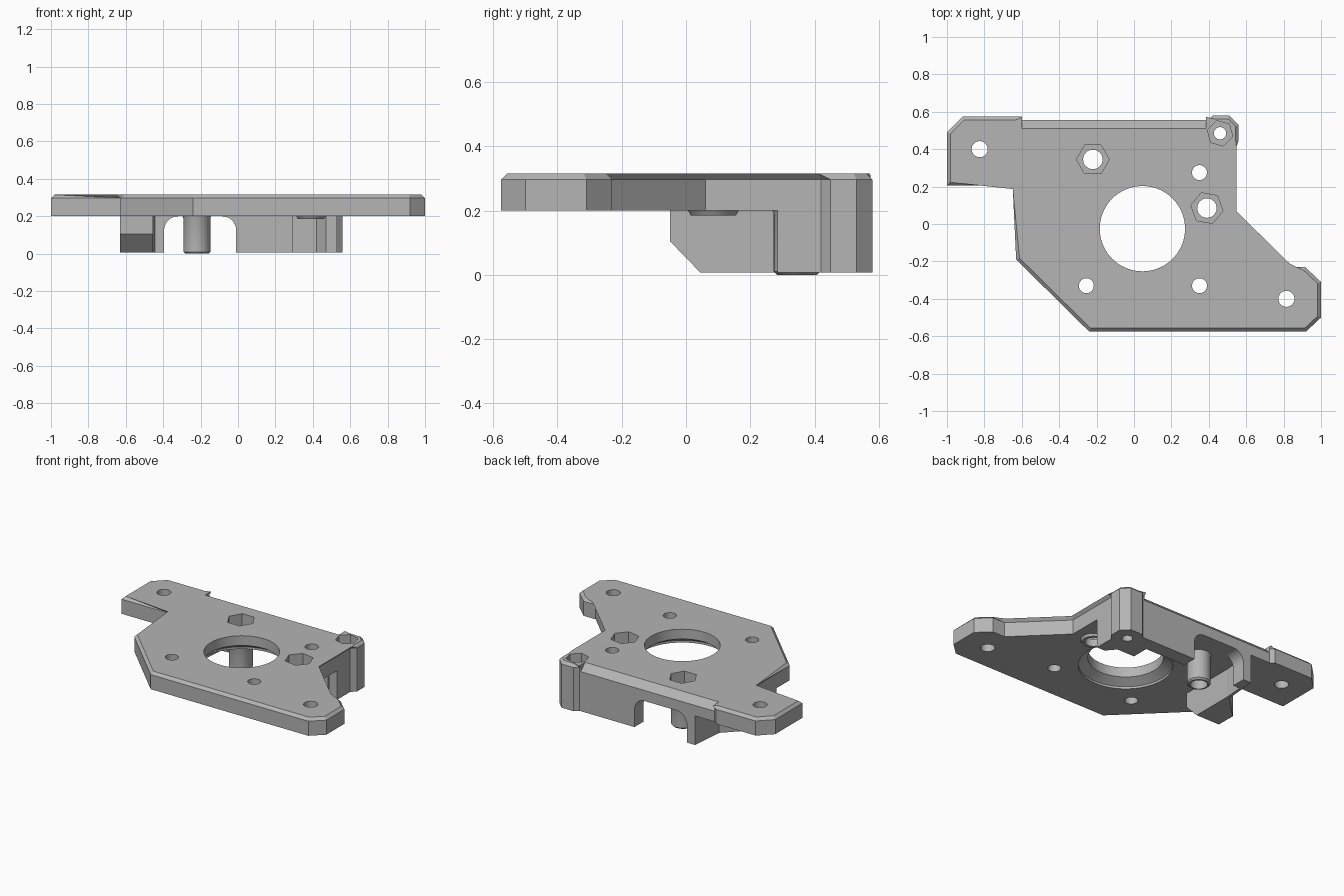
import bpy, bmesh
from math import cos, sin, pi, radians

if "Cube" in bpy.data.objects:
    bpy.data.objects.remove(bpy.data.objects["Cube"])

grey = bpy.data.materials.new("light grey")
grey.use_nodes = True
GREY = (0.46, 0.46, 0.46, 1)
grey.diffuse_color = GREY
grey.node_tree.nodes["Principled BSDF"].inputs["Base Color"].default_value = GREY

BASE, UNDER, TOP = 0.007, 0.2, 0.315


def finish(name, bm):
    bmesh.ops.recalc_face_normals(bm, faces=bm.faces)
    mesh = bpy.data.meshes.new(name)
    bm.to_mesh(mesh)
    bm.free()
    mesh.materials.append(grey)
    obj = bpy.data.objects.new(name, mesh)
    bpy.context.collection.objects.link(obj)
    return obj


def prism(name, points, low, high, axis="z", chamfer=0):
    """Extrude a flat outline along one axis, optionally chamfering its top rim."""
    place = {"z": lambda a, b, h: (a, b, h),
             "y": lambda a, b, h: (a, h, b),
             "x": lambda a, b, h: (h, a, b)}[axis]
    bm = bmesh.new()
    rings = [[bm.verts.new(place(a, b, h)) for a, b in points] for h in (low, high)]
    bm.faces.new(rings[0])
    lid = bm.faces.new(rings[1])
    n = len(points)
    for i in range(n):
        j = (i + 1) % n
        bm.faces.new((rings[0][i], rings[0][j], rings[1][j], rings[1][i]))
    if chamfer:
        bmesh.ops.bevel(bm, geom=list(lid.edges), offset=chamfer, segments=1, affect="EDGES")
    return finish(name, bm)


def turned(name, x, y, profile, sides=48, turn=0):
    """Stack rings of (radius, height) around a vertical axis."""
    bm = bmesh.new()
    rings = []
    for r, z in profile:
        angles = [radians(turn) + 2 * pi * i / sides for i in range(sides)]
        rings.append([bm.verts.new((x + r * cos(a), y + r * sin(a), z)) for a in angles])
    bm.faces.new(rings[0])
    bm.faces.new(rings[-1])
    for low, high in zip(rings, rings[1:]):
        for i in range(sides):
            j = (i + 1) % sides
            bm.faces.new((low[i], low[j], high[j], high[i]))
    return finish(name, bm)


def cut(obj, cutters):
    for cutter in cutters:
        mod = obj.modifiers.new("cut", "BOOLEAN")
        mod.operation, mod.solver, mod.object = "DIFFERENCE", "EXACT", cutter
    bpy.context.view_layer.update()
    graph = bpy.context.evaluated_depsgraph_get()
    mesh = bpy.data.meshes.new_from_object(obj.evaluated_get(graph))
    obj.modifiers.clear()
    obj.data = mesh


# Main plate with two mounting tabs and a raised corner outline
plate = prism("plate", [
    (-1, 0.205), (-0.63, 0.205), (-0.63, -0.19), (-0.24, -0.575), (0.92, -0.575),
    (1, -0.5), (1, -0.31), (0.915, -0.23), (0.825, -0.23), (0.53, 0.06),
    (0.53, 0.42), (0.56, 0.45), (0.56, 0.53), (0.51, 0.58), (0.42, 0.58),
    (0.395, 0.555), (-0.6, 0.555), (-0.625, 0.575), (-0.915, 0.575), (-1, 0.49),
], UNDER, TOP, chamfer=0.018)

# Rear wall joined to the corner column
wall = prism("rear_wall_and_column", [
    (-0.01, 0.46), (0.29, 0.46), (0.29, 0.345), (0.42, 0.345), (0.47, 0.285),
    (0.53, 0.285), (0.53, 0.42), (0.56, 0.45), (0.56, 0.53), (0.51, 0.58),
    (0.42, 0.58), (0.395, 0.555), (-0.01, 0.555),
], BASE, UNDER)

# Short wall on the other side of the arch, with its link to the gusset
prism("arch_pillar", [
    (-0.395, 0.46), (-0.395, 0.555), (-0.455, 0.555), (-0.475, 0.33),
    (-0.455, 0.33), (-0.445, 0.46)], BASE, UNDER)

# Rounded corners at the top of the arch
R = 0.075
for name, x, side in (("arch_fillet_left", -0.01, -1), ("arch_fillet_right", -0.395, 1)):
    arc = [(x + side * R * (1 - cos(t * pi / 20)), UNDER - R + R * sin(t * pi / 20))
           for t in range(11)]
    prism(name, arc + [(x, UNDER)], 0.46, 0.555, axis="y")

# Gusset under the right side, sloped at its front and angled at its back
gusset = prism("gusset", [(-0.05, UNDER), (-0.05, 0.105), (0.045, BASE),
                          (0.35, BASE), (0.35, UNDER)], -0.63, -0.455, axis="x")
gusset_trim = prism("gusset_trim", [(-0.65, 0.155), (-0.435, 0.37), (-0.65, 0.4)], -0.1, 0.3)

# Screw post and the shallow collar
post = turned("screw_post", -0.22, 0.345,
              [(0.062, 0), (0.072, 0.01), (0.072, 0.19), (0.08, UNDER + 0.01)])
collar = turned("screw_collar", 0.39, 0.085, [(0.07, 0.185), (0.082, UNDER + 0.005)])

# Cutters: centre bore, plain holes, and screw holes with hexagonal nut pockets
bore = turned("bore_cutter", 0.045, -0.025,
              [(0.285, 0.15), (0.285, 0.215), (0.228, 0.25), (0.228, 0.4)], sides=72)
holes = [turned("hole_cutter", x, y, [(r, -0.1), (r, 0.5)], sides=32) for x, y, r in (
    (-0.825, 0.4, 0.043), (0.815, -0.4, 0.043),
    (-0.255, -0.33, 0.04), (0.35, -0.33, 0.04), (0.35, 0.275, 0.04))]
nuts = []
for x, y, hexagon, r, turn in ((-0.22, 0.345, 0.088, 0.052, 0),
                               (0.39, 0.085, 0.087, 0.052, 50),
                               (0.46, 0.485, 0.07, 0.033, 45)):
    nuts.append((turned("nut_cutter", x, y, [(hexagon, 0.235), (hexagon, 0.5)], 6, turn),
                 turned("screw_cutter", x, y, [(r, -0.1), (r, 0.4)], 32)))
back_chamfer = prism("back_chamfer_cutter", [(0.505, 0.32), (0.565, 0.26), (0.6, 0.4)],
                     -0.6, 0.385, axis="x")

cut(plate, [bore, back_chamfer] + holes + [c for pair in nuts for c in pair])
cut(post, [nuts[0][1]])
cut(collar, [nuts[1][1], bore])
cut(wall, [nuts[2][1], holes[4]])
cut(gusset, [gusset_trim])

for helper in [bore, back_chamfer, gusset_trim] + holes + [c for pair in nuts for c in pair]:
    bpy.data.objects.remove(helper)

# Smooth the round parts while keeping edges crisp
bpy.ops.object.select_all(action="DESELECT")
for obj in bpy.context.collection.objects:
    if obj.type == "MESH":
        obj.select_set(True)
        bpy.context.view_layer.objects.active = obj
bpy.ops.object.shade_smooth_by_angle(angle=radians(25))
